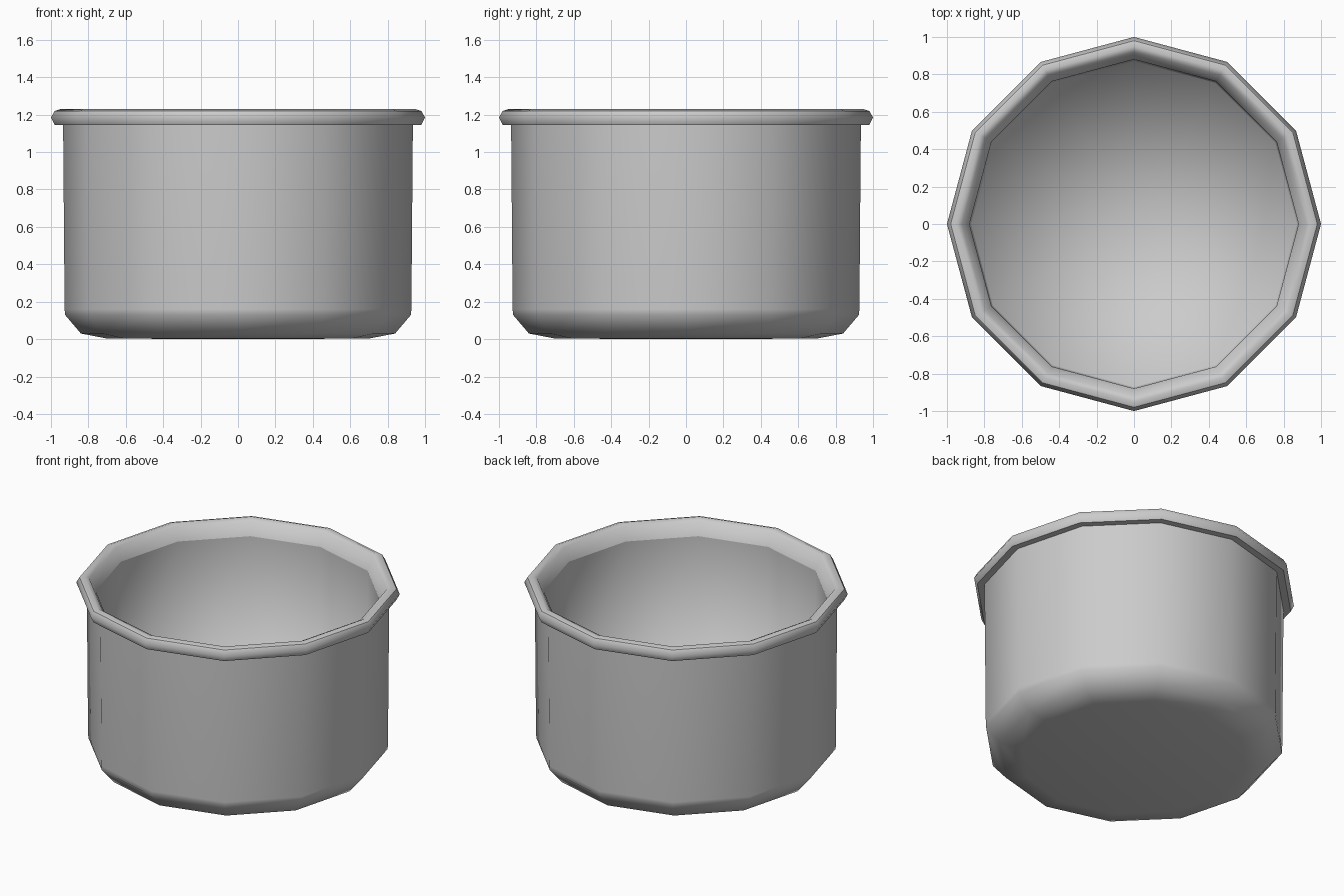
import bpy, bmesh, math

cube = bpy.data.objects.get("Cube")
if cube:
    bpy.data.objects.remove(cube, do_unlink=True)

SIDES = 12

# One grey for the whole pot
grey = bpy.data.materials.new("plain_grey")
grey.use_nodes = True
colour = (0.6, 0.6, 0.6, 1)
grey.diffuse_color = colour
grey.node_tree.nodes["Principled BSDF"].inputs["Base Color"].default_value = colour


def lathe(name, profile):
    """Spin a (radius, height) profile around z; radius 0 makes a pole."""
    bm = bmesh.new()
    rings = []
    for r, z in profile:
        count = SIDES if r else 1
        rings.append([bm.verts.new((r * math.cos(math.tau * i / SIDES),
                                    r * math.sin(math.tau * i / SIDES), z))
                      for i in range(count)])
    for a, b in zip(rings, rings[1:]):
        for i in range(SIDES):
            j = (i + 1) % SIDES
            quad = [a[i % len(a)], a[j % len(a)], b[j % len(b)], b[i % len(b)]]
            bm.faces.new(list(dict.fromkeys(quad))).smooth = True
    mesh = bpy.data.meshes.new(name)
    bm.to_mesh(mesh)
    bm.free()
    mesh.materials.append(grey)
    bpy.context.collection.objects.link(bpy.data.objects.new(name, mesh))


# Outer wall with a chamfered base
lathe("outer_wall", [(0, 0), (0.70, 0.003), (0.84, 0.03), (0.925, 0.13),
                     (0.927, 0.16), (0.935, 1.145)])

# Rim: flat underside, rounded outer band, top lip sloping inwards
lathe("rim_underside", [(0.935, 1.145), (0.98, 1.145)])
lathe("rim_band", [(0.98, 1.145), (1.0, 1.185), (0.98, 1.22)])
lathe("rim_lip", [(0.98, 1.22), (0.95, 1.23), (0.92, 1.215), (0.88, 1.13)])

# Straight inner wall and floor
lathe("hollow", [(0.88, 1.13), (0.87, 0.08), (0, 0.08)])
